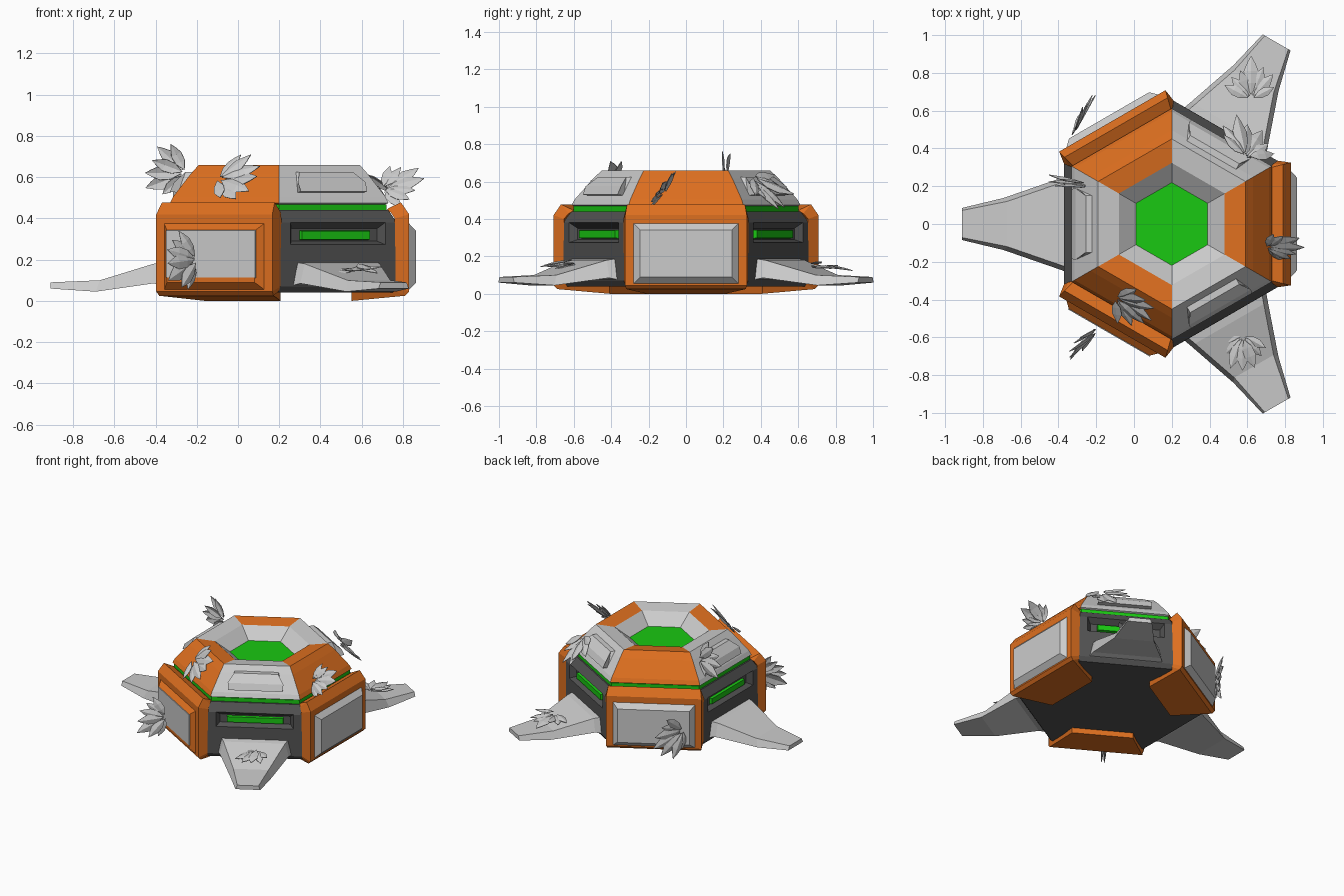
import bpy, bmesh, math, random
from mathutils import Vector, Matrix

if "Cube" in bpy.data.objects:
    bpy.data.objects.remove(bpy.data.objects["Cube"])

random.seed(4)
CENTRE = Vector((0.2, 0, 0))
T30 = math.tan(math.radians(30))


def material(name, rgb):
    m = bpy.data.materials.new(name)
    m.diffuse_color = (*rgb, 1)
    m.use_nodes = True
    m.node_tree.nodes["Principled BSDF"].inputs["Base Color"].default_value = m.diffuse_color
    return m


ORANGE = material("orange", (0.73, 0.16, 0.014))
GREEN = material("green", (0.01, 0.58, 0.006))
DARK = material("dark_grey", (0.085, 0.085, 0.085))


def make(name, verts, faces, mat=None):
    me = bpy.data.meshes.new(name)
    me.from_pydata([tuple(v) for v in verts], [], faces)
    bm = bmesh.new()
    bm.from_mesh(me)
    bmesh.ops.recalc_face_normals(bm, faces=bm.faces)
    bm.to_mesh(me)
    bm.free()
    ob = bpy.data.objects.new(name, me)
    bpy.context.collection.objects.link(ob)
    if mat:
        me.materials.append(mat)
    return ob


def wedge(name, pts, angle, mat=None):
    """Closed (radius, z, half width) profile mirrored across a radial plane."""
    a = math.radians(angle)
    out, side = Vector((math.cos(a), math.sin(a), 0)), Vector((-math.sin(a), math.cos(a), 0))
    n = len(pts)
    verts = [CENTRE + out * r + side * (s * w) + Vector((0, 0, z))
             for s in (-1, 1) for r, z, w in pts]
    faces = [(i, (i + 1) % n, n + (i + 1) % n, n + i) for i in range(n)]
    for o in (0, n):
        faces += [(o + i, o + i + 1, o + n - 2 - i, o + n - 1 - i) for i in range(n // 2 - 1)]
    return make(name, verts, faces, mat)


def hexagon(name, profile, mat=None):
    """Stack of capped hexagon rings given as (apothem, z)."""
    verts, faces = [], []
    for r, z in profile:
        for k in range(6):
            a = math.radians(30 + 60 * k)
            verts.append(CENTRE + Vector((math.cos(a), math.sin(a), 0)) * (r / math.cos(math.pi / 6))
                         + Vector((0, 0, z)))
    n = len(profile)
    for j in range(n - 1):
        for k in range(6):
            k2 = (k + 1) % 6
            faces.append((j * 6 + k, j * 6 + k2, j * 6 + 6 + k2, j * 6 + 6 + k))
    faces += [tuple(range(6)), tuple(range(n * 6 - 6, n * 6))]
    return make(name, verts, faces, mat)


# Dark hexagonal body
body = hexagon("body", [(0.55, 0.04), (0.57, 0.07), (0.57, 0.38), (0.53, 0.44)], DARK)
hexagon("glow_ring", [(0.52, 0.43), (0.52, 0.468)], GREEN)

# Roof bowl and glowing centre
hexagon("bowl_floor", [(0.3, 0.5), (0.19, 0.565)])
hexagon("glow_centre", [(0.19, 0.555), (0.19, 0.57)], GREEN)

roof = [(r, z, r * T30) for r, z in
        [(0.5, 0.462), (0.53, 0.475), (0.515, 0.505), (0.43, 0.615), (0.39, 0.66),
         (0.28, 0.645), (0.19, 0.57), (0.19, 0.55), (0.28, 0.5), (0.4, 0.47)]]
roof_outer = roof[:6] + roof[8:]
bowl_wall = [roof[5], roof[6], roof[7], roof[8]]

# Orange wall panel wrapping under the body
panel = [(0.53, 0.45, 0.30), (0.59, 0.478, 0.315), (0.63, 0.42, 0.325), (0.63, 0.045, 0.325),
         (0.61, 0.025, 0.32), (0.35, 0.0, 0.21),
         (0.35, 0.05, 0.21), (0.54, 0.06, 0.325), (0.54, 0.08, 0.335), (0.56, 0.4, 0.335),
         (0.54, 0.43, 0.32), (0.52, 0.44, 0.30)]

# Flat splayed leg
leg = [(0.54, 0.19, 0.235), (0.61, 0.18, 0.21), (0.87, 0.10, 0.12), (1.11, 0.09, 0.072),
       (1.11, 0.06, 0.085), (0.89, 0.045, 0.138), (0.61, 0.085, 0.235), (0.54, 0.07, 0.26)]


def pad_profile(r0, r1, lo, hi, w, inset):
    return [(r0, hi, w), (r1, hi - inset, w - inset), (r1, lo + inset, w - inset), (r0, lo, w)]


for k in range(6):
    ang = 60 * k
    orange = k % 2 == 0
    wedge(f"roof_segment_{k}", roof_outer, ang, ORANGE if orange else None)
    wedge(f"bowl_wall_{k}", bowl_wall, ang)
    if orange:
        wedge(f"wall_panel_{k}", panel, ang, ORANGE)
        front = ang == 240
        wedge(f"wall_pad_{k}", pad_profile(0.62, 0.664, 0.045, 0.385, 0.29, 0.045), ang,
              ORANGE if front else None)
        if front:
            wedge("front_pad_plate", pad_profile(0.65, 0.666, 0.11, 0.345, 0.252, 0.003), ang)
    else:
        wedge(f"leg_{k}", leg, ang)
        # Recessed light slot
        cut = wedge(f"slot_cutter_{k}", [(0.6, 0.405, 0.285), (0.6, 0.26, 0.285),
                                         (0.53, 0.29, 0.24), (0.53, 0.35, 0.24)], ang)
        cut.hide_render = True
        cut.hide_viewport = True
        mod = body.modifiers.new(f"slot_{k}", 'BOOLEAN')
        mod.operation = 'DIFFERENCE'
        mod.object = cut
        wedge(f"slot_light_{k}", pad_profile(0.52, 0.55, 0.295, 0.343, 0.195, 0.004), ang, GREEN)
        # Raised roof hatch
        wedge(f"roof_hatch_{k}", [(0.41, 0.625, 0.15), (0.455, 0.625, 0.15), (0.51, 0.575, 0.19),
                                  (0.53, 0.53, 0.185), (0.49, 0.525, 0.185), (0.46, 0.56, 0.19)], ang)


def leaf_cluster(name, root, direction, normal, size, spread=62, count=7):
    """Fan of pointed, slightly cupped leaves."""
    root, d, n = Vector(root), Vector(direction).normalized(), Vector(normal)
    n = (n - d * n.dot(d)).normalized()
    verts, faces = [], []
    for i in range(count):
        t = 2 * i / (count - 1) - 1
        e = Matrix.Rotation(math.radians(t * spread), 3, n) @ d
        s = e.cross(n)
        L = size * (0.95 - 0.3 * abs(t)) * random.uniform(0.85, 1.1)
        start = root + e * L * 0.12 + n * random.uniform(-0.012, 0.016)
        b = len(verts)
        lift = random.uniform(-0.05, 0.18)
        for u, w in [(0, 0), (0.3, 0.17), (0.6, 0.19), (0.82, 0.1), (1, 0)]:
            c = start + e * (u * L) + n * (lift * u * u * L)
            verts += [c - s * w * L, c + n * w * L * 0.3, c + s * w * L]
        for j in range(4):
            o = b + 3 * j
            faces += [(o, o + 1, o + 4, o + 3), (o + 1, o + 2, o + 5, o + 4)]
    ob = make(name, verts, faces)
    bm = bmesh.new()
    bm.from_mesh(ob.data)
    bmesh.ops.remove_doubles(bm, verts=bm.verts, dist=1e-5)
    bm.to_mesh(ob.data)
    bm.free()
    mod = ob.modifiers.new("thickness", 'SOLIDIFY')
    mod.thickness = 0.004


# Leaf clusters growing on the shell
for name, root, d, n, size in [
    ("left_roof_leaves", (-0.25, 0.21, 0.62), (-1, 0.05, 0), (0.25, 1, 0.1), 0.21),
    ("front_roof_leaves", (-0.1, -0.39, 0.59), (0.85, -0.45, 0), (-0.35, -0.6, 0.6), 0.22),
    ("right_roof_leaves", (0.70, -0.12, 0.54), (1, 0, 0.25), (0, -0.75, 0.6), 0.2),
    ("back_roof_leaves", (0.59, 0.35, 0.62), (0.05, 0.72, -0.6), (0.4, 0.6, 0.65), 0.25),
    ("back_leg_leaves", (0.62, 0.66, 0.15), (0, 1, -0.05), (0, 0, 1), 0.2),
    ("front_leg_leaves", (0.575, -0.59, 0.17), (0, -1, -0.25), (0, -0.2, 1), 0.2),
    ("front_panel_leaves", (-0.2, -0.56, 0.2), (-0.75, -0.6, -0.1), (0.6, -0.75, 0.1), 0.22),
    ("back_panel_leaves", (-0.31, 0.48, 0.21), (0.4, 0.7, -0.35), (-0.85, 0.5, 0), 0.23),
]:
    leaf_cluster(name, root, d, n, size)
